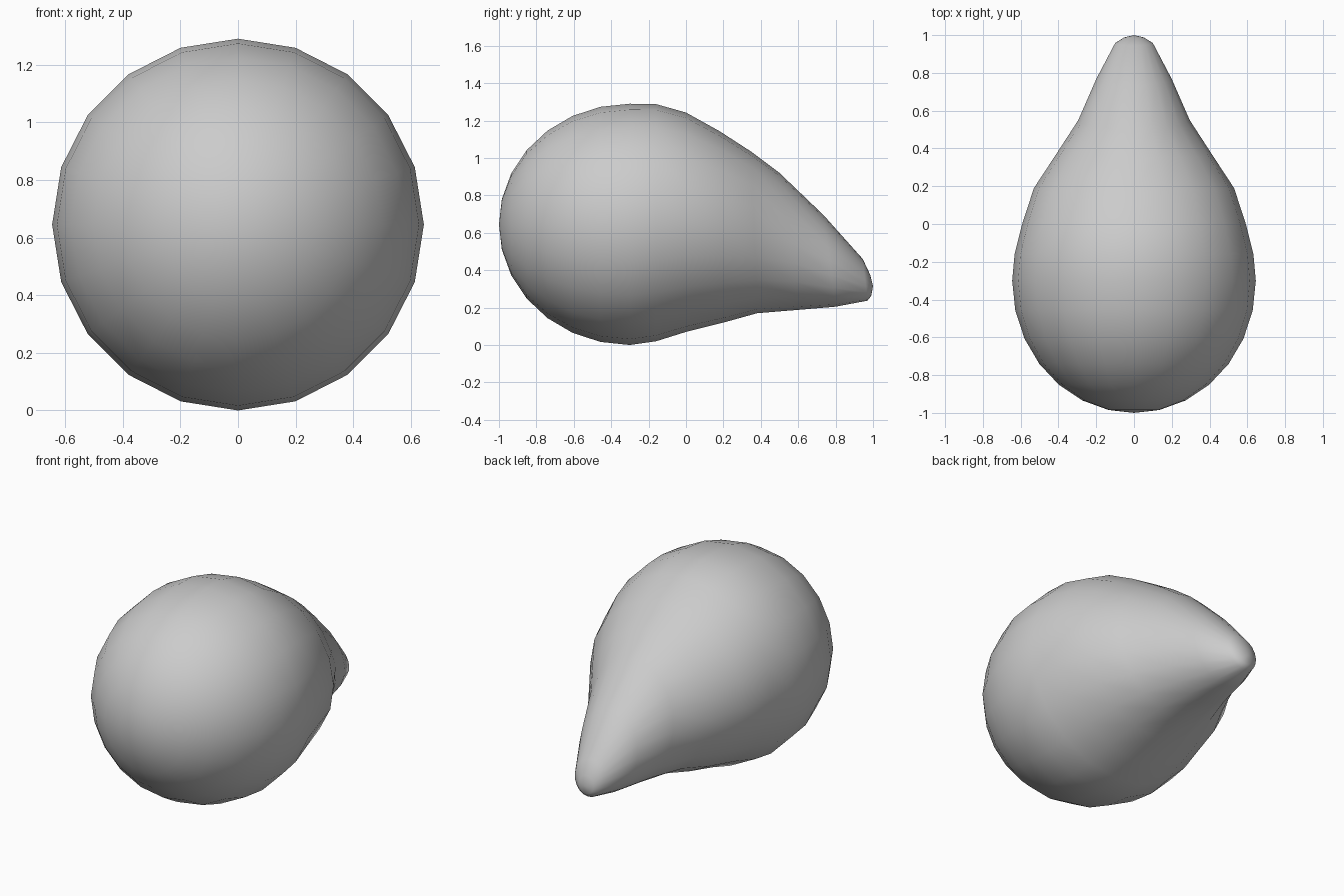
import bpy, bmesh
from math import sin, cos, pi, radians

if "Cube" in bpy.data.objects:
    bpy.data.objects.remove(bpy.data.objects["Cube"])

SIDES = 20

# Rings along the body: (top y, top z, bottom y, bottom z, half width)
rings = []

# Rounded front: half an ellipsoid
for deg in range(12, 91, 13):
    a = radians(deg)
    y, r = -0.3 - 0.7 * cos(a), 0.645 * sin(a)
    rings.append((y, 0.645 + r, y, 0.645 - r, r))

# Tapering, drooping tail
rings += [
    (-0.16, 1.288, -0.16, 0.02, 0.632),
    (0.0, 1.243, 0.0, 0.07, 0.592),
    (0.18, 1.143, 0.2, 0.12, 0.53),
    (0.35, 1.033, 0.38, 0.17, 0.415),
    (0.50, 0.92, 0.60, 0.188, 0.295),
    (0.735, 0.695, 0.80, 0.205, 0.20),
    (0.945, 0.46, 0.97, 0.237, 0.10),
    (0.985, 0.375, 0.99, 0.262, 0.052),
]

bm = bmesh.new()
loops = []
for ty, tz, by, bz, w in rings:
    loop = []
    for i in range(SIDES):
        a = 2 * pi * i / SIDES
        c = cos(a)
        loop.append(bm.verts.new((w * sin(a),
                                  (ty + by) / 2 + (ty - by) / 2 * c,
                                  (tz + bz) / 2 + (tz - bz) / 2 * c)))
    loops.append(loop)

# Skin between rings
for a, b in zip(loops, loops[1:]):
    for i in range(SIDES):
        j = (i + 1) % SIDES
        bm.faces.new((a[i], a[j], b[j], b[i]))

# Close both ends with a pole
for loop, pole in ((loops[0], (0, -1, 0.645)), (loops[-1], (0, 1, 0.315))):
    p = bm.verts.new(pole)
    for i in range(SIDES):
        bm.faces.new((loop[i], loop[(i + 1) % SIDES], p))

bmesh.ops.recalc_face_normals(bm, faces=bm.faces[:])
for f in bm.faces:
    f.smooth = True
mesh = bpy.data.meshes.new("teardrop_body")
bm.to_mesh(mesh)
bm.free()
bpy.context.collection.objects.link(bpy.data.objects.new("teardrop_body", mesh))
